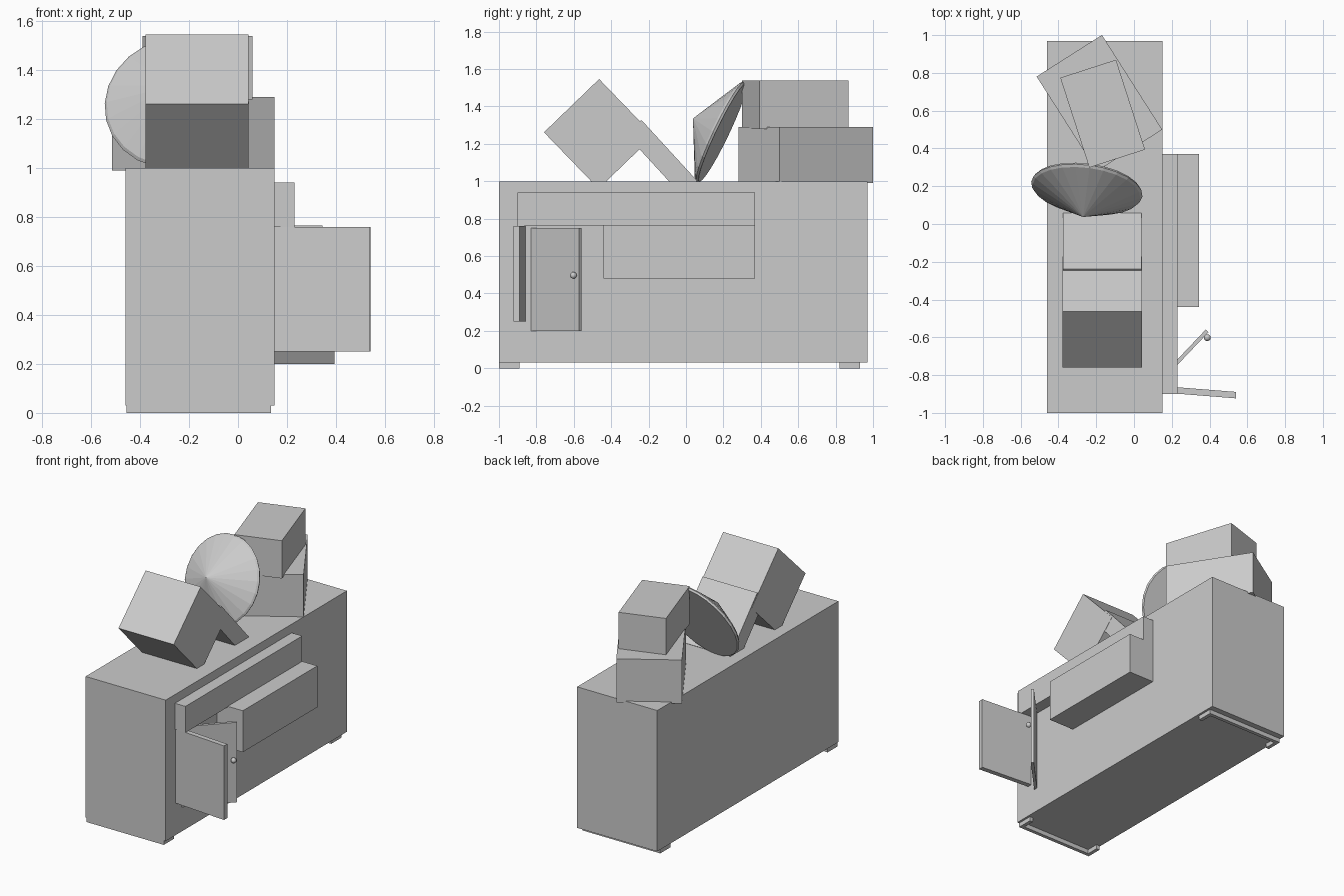
import bpy, bmesh
from math import radians, atan2, hypot
from mathutils import Vector, Matrix

if "Cube" in bpy.data.objects:
    bpy.data.objects.remove(bpy.data.objects["Cube"])


def make(name, bm, matrix=Matrix()):
    bmesh.ops.recalc_face_normals(bm, faces=bm.faces)
    mesh = bpy.data.meshes.new(name)
    bm.to_mesh(mesh)
    bm.free()
    ob = bpy.data.objects.new(name, mesh)
    ob.matrix_world = matrix
    bpy.context.collection.objects.link(ob)
    return ob


def box(name, centre, size, axis='Z', angle=0):
    bm = bmesh.new()
    bmesh.ops.create_cube(bm, size=1)
    bmesh.ops.scale(bm, vec=size, verts=bm.verts)
    return make(name, bm, Matrix.Translation(centre) @ Matrix.Rotation(radians(angle), 4, axis))


def span(name, lo, hi):
    lo, hi = Vector(lo), Vector(hi)
    return box(name, (lo + hi) / 2, hi - lo)


def door(name, hinge, tip, thickness, z0, z1):
    # panel between two plan points
    dx, dy = tip[0] - hinge[0], tip[1] - hinge[1]
    centre = ((hinge[0] + tip[0]) / 2, (hinge[1] + tip[1]) / 2, (z0 + z1) / 2)
    turn = atan2(dy, dx) * 180 / 3.14159265
    return box(name, centre, (hypot(dx, dy), thickness, z1 - z0), 'Z', turn)


# cabinet body and its pulled-out drawers
span("cabinet_body", (-0.46, -1.0, 0.03), (0.15, 0.97, 1.0))
span("upper_drawer", (0.14, -0.90, 0.76), (0.23, 0.37, 0.94))
span("lower_drawer", (0.14, -0.44, 0.48), (0.345, 0.37, 0.765))

# bracket feet: end strip with a short return at each corner
for label, outer, s in (("front", -1.0, 1), ("rear", 0.93, -1)):
    inner, tip = outer + s * 0.025, outer + s * 0.11
    span(label + "_foot", (-0.455, min(outer, inner), 0), (0.135, max(outer, inner), 0.035))
    for side, x in (("left", -0.455), ("right", 0.11)):
        span(f"{label}_{side}_foot_return", (x, min(outer, tip), 0), (x + 0.025, max(outer, tip), 0.035))

# open doors
door("left_door", (0.15, -0.875), (0.54, -0.906), 0.034, 0.25, 0.76)
door("right_door", (0.14, -0.826), (0.387, -0.566), 0.02, 0.20, 0.75)

# door knob with stem
bm = bmesh.new()
bmesh.ops.create_uvsphere(bm, u_segments=16, v_segments=8, radius=0.018)
knob = make("door_knob", bm, Matrix.Translation((0.388, -0.602, 0.497)))
for p in knob.data.polygons:
    p.use_smooth = True
door("knob_stem", (0.36, -0.583), (0.388, -0.602), 0.014, 0.49, 0.504)

# tilted box and the smaller slab it leans on
box("tilted_box", (-0.168, -0.466, 1.253), (0.42, 0.42, 0.41), 'X', -46)
box("tilted_slab", (-0.168, -0.131, 1.127), (0.417, 0.44, 0.113), 'X', -47.5)

# stacked boxes
box("lower_box", (-0.183, 0.64, 1.14), (0.41, 0.594, 0.30), 'Z', 32.5)
box("upper_box", (-0.166, 0.584, 1.41), (0.31, 0.50, 0.26), 'Z', 17.9)

# leaning conical shade with a thin rim
bm = bmesh.new()
rows = []
for r, z in ((0.29, -0.012), (0.297, 0.0), (0.287, 0.012)):
    rows.append(bmesh.ops.create_circle(bm, segments=24, radius=r,
                matrix=Matrix.Translation((0, 0, z)))["verts"])
apex = bm.verts.new((0, 0, 0.165))
for i in range(24):
    j = (i + 1) % 24
    for a, b in zip(rows, rows[1:]):
        bm.faces.new((a[i], a[j], b[j], b[i]))
    bm.faces.new((rows[-1][i], rows[-1][j], apex))
bm.faces.new(rows[0])
axis = Vector((-0.12, -0.9, 0.43)).normalized()
make("conical_shade", bm, Matrix.Translation((-0.25, 0.185, 1.265))
     @ axis.to_track_quat('Z', 'Y').to_matrix().to_4x4())
